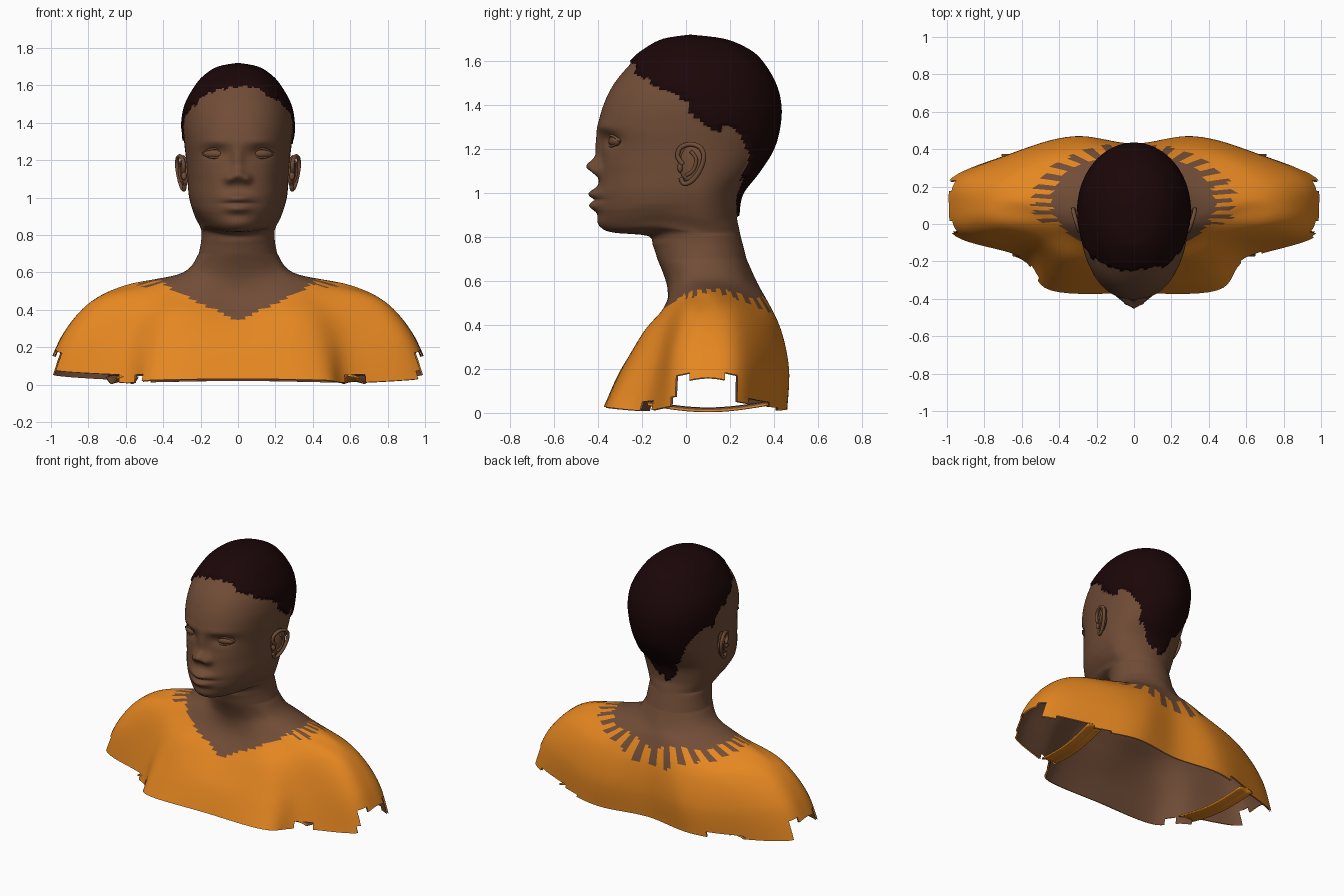
import bpy, bmesh, math, random
from mathutils import Vector

if "Cube" in bpy.data.objects:
    bpy.data.objects.remove(bpy.data.objects["Cube"])

random.seed(4)
N = 128  # columns around the body


def material(name, rgb):
    m = bpy.data.materials.new(name)
    m.diffuse_color = (*rgb, 1)
    m.use_nodes = True
    m.node_tree.nodes["Principled BSDF"].inputs["Base Color"].default_value = m.diffuse_color
    return m


SKIN = material("brown_skin", (0.165, 0.074, 0.038))
SHIRT = material("orange_cloth", (0.78, 0.24, 0.015))
HAIR = material("dark_hair", (0.011, 0.002, 0.0024))


def spline(a, b, c, d, t):
    """Catmull-Rom between b and c."""
    return (b * 2 + (c - a) * t + (a * 2 - b * 5 + c * 4 - d) * t * t
            + (b * 3 - a - c * 3 + d) * t ** 3) * 0.5


def along(pts, t):
    """Open spline, t counted in points."""
    i = min(int(t), len(pts) - 2)
    g = lambda k: pts[max(0, min(len(pts) - 1, k))]
    return spline(g(i - 1), g(i), g(i + 1), g(i + 2), t - i)


def lerp_table(tab, v):
    for (a, fa), (b, fb) in zip(tab, tab[1:]):
        if v <= b:
            return fa + (fb - fa) * max(0, (v - a) / (b - a))
    return tab[-1][1]


def loft(rows, closed=True):
    """Quad grid; each face keeps its column in a layer."""
    bm = bmesh.new()
    col = bm.faces.layers.int.new("col")
    vs = [[bm.verts.new(p) for p in r] for r in rows]
    n = len(rows[0])
    for a, b in zip(vs, vs[1:]):
        for i in range(n if closed else n - 1):
            j = (i + 1) % n
            f = bm.faces.new((a[i], a[j], b[j], b[i]))
            f[col] = i
    return bm, vs, col


def finish(bm, name, mats):
    me = bpy.data.meshes.new(name)
    bm.normal_update()
    bm.to_mesh(me)
    bm.free()
    for m in mats:
        me.materials.append(m)
    me.shade_smooth()
    ob = bpy.data.objects.new(name, me)
    bpy.context.collection.objects.link(ob)
    return ob


def tube(name, pts, r):
    cu = bpy.data.curves.new(name, 'CURVE')
    cu.dimensions, cu.bevel_depth, cu.bevel_resolution = '3D', r, 3
    cu.use_fill_caps = True
    dense = [along([Vector(p) for p in pts], k / 5) for k in range(5 * (len(pts) - 1) + 1)]
    sp = cu.splines.new('POLY')
    sp.points.add(len(dense) - 1)
    for q, p in zip(sp.points, dense):
        q.co = (*p, 1)
    cu.materials.append(SKIN)
    ob = bpy.data.objects.new(name, cu)
    bpy.context.collection.objects.link(ob)
    bpy.ops.object.select_all(action='DESELECT')
    ob.select_set(True)
    bpy.context.view_layer.objects.active = ob
    bpy.ops.object.convert(target='MESH')
    bpy.context.object.data.shade_smooth()


def blob(name, loc, scale, rot=(0, 0, 0)):
    bpy.ops.mesh.primitive_uv_sphere_add(segments=32, ring_count=16, location=loc, rotation=rot)
    ob = bpy.context.object
    ob.name, ob.scale = name, scale
    ob.data.materials.append(SKIN)
    ob.data.shade_smooth()


def ring_point(v, th):
    z, w, yf, yb, yc = v
    s, c = math.sin(th), math.cos(th)
    if c > 0 and z > .82:  # the face is fuller than an ellipse
        e = 1 - .11 * min(1, (z - .82) / .1)
        s, c = math.copysign(abs(s) ** e, s), c ** e
    return Vector((w * s, yc - (yc - yf if c > 0 else yb - yc) * c, z))


# Neck and head rings: height, half width, front, back, widest y
RINGS = [Vector(r) for r in (
    (.70, .210, -.130, .275, .08), (.76, .198, -.150, .260, .08), (.805, .195, -.175, .248, .07),
    (.820, .196, -.330, .245, .05), (.845, .205, -.385, .24, .05), (.90, .232, -.398, .232, .04),
    (1.0, .261, -.400, .250, .04), (1.1, .270, -.390, .325, .05), (1.2, .277, -.385, .388, .05),
    (1.3, .288, -.398, .417, .06), (1.4, .292, -.375, .422, .07), (1.5, .272, -.325, .396, .07),
    (1.6, .215, -.240, .333, .06), (1.65, .168, -.178, .270, .05), (1.69, .102, -.100, .170, .04),
    (1.708, .004, .016, .024, .02))]

# Face relief, mirrored: x, z, x spread, z spread, push along y
RELIEF = [
    (0, 1.20, .028, .075, -.026), (0, 1.120, .040, .034, -.056), (.048, 1.10, .024, .026, -.034),
    (0, .996, .074, .025, -.044), (0, .942, .068, .025, -.040), (0, .969, .085, .007, .012),
    (0, .87, .060, .030, -.008), (.125, 1.243, .060, .034, .030), (.11, 1.30, .080, .024, -.006),
    (.17, 1.13, .055, .050, -.004)]


def relief(p):
    # jawline rises towards the sides
    d = p.z - .82
    front = min(1, max(0, (.08 - p.y) / .2))
    p.z += .9 * p.x ** 2 * front * max(0, 1 - (d / .13 if d > 0 else -d / .10))
    if p.y > -.1:
        return p
    for x, z, sx, sz, d in RELIEF:
        for s in ((1, -1) if x else (1,)):
            p.y += d * math.exp(-((p.x - s * x) / sx) ** 2 - ((p.z - z) / sz) ** 2)
    return p


head = []
for k in range(len(RINGS) - 1):
    n = max(4, round((RINGS[k + 1][0] - RINGS[k][0]) / .008))
    for m in range(n):
        v = along(RINGS, k + m / n)
        head.append([relief(ring_point(v, 2 * math.pi * i / N)) for i in range(N)])
head.append([ring_point(RINGS[-1], 2 * math.pi * i / N) for i in range(N)])

# Torso profiles from neck base to hem, front centre round to back centre
PROFILES = [
    [(0, -.085, .57), (0, -.10, .46), (0, -.20, .33), (0, -.30, .19), (0, -.37, .03)],
    [(.13, -.07, .58), (.22, -.10, .48), (.32, -.19, .37), (.39, -.27, .21), (.445, -.355, .025)],
    [(.21, -.03, .60), (.35, -.04, .52), (.50, -.09, .41), (.58, -.13, .24), (.60, -.19, .01)],
    [(.27, .02, .60), (.46, .03, .54), (.72, .0, .455), (.88, -.05, .26), (.965, -.07, .03)],
    [(.30, .10, .597), (.60, .12, .532), (.79, .11, .44), (.93, .10, .28), (1.032, .10, .06)],
    [(.27, .18, .60), (.48, .21, .535), (.72, .23, .445), (.89, .25, .26), (.975, .25, .03)],
    [(.20, .255, .60), (.34, .31, .51), (.52, .36, .40), (.62, .385, .22), (.66, .375, .01)],
    [(.10, .30, .60), (.17, .36, .52), (.25, .43, .38), (.31, .468, .20), (.35, .46, .015)],
    [(0, .32, .60), (0, .36, .52), (0, .41, .38), (0, .43, .20), (0, .42, .02)]]
cols = [[ring_point(RINGS[0], math.pi * k / 8)] + [Vector(p) for p in pr]
        for k, pr in enumerate(PROFILES)]
cols += [[Vector((-p.x, p.y, p.z)) for p in c] for c in cols[7:0:-1]]
R = 40
torso = []
for r in range(R, 0, -1):
    ring = [along(c, 5 * r / R) for c in cols]
    torso.append([])
    for i in range(N):
        k, t = divmod(16 * i / N, 1)
        torso[-1].append(spline(*[ring[(int(k) + d) % 16] for d in (-1, 0, 1, 2)], t))

bm, vs, col = loft(torso + head)
bm.faces.new(vs[-1])[col] = 0

# Colours by position: ragged hairline and neckline; ragged sleeve edges cut
HAIRLINE = [(.88, .25), (.93, .225), (1.0, .232), (1.1, .272), (1.2, .285), (1.28, .24),
            (1.30, .12), (1.39, .02), (1.46, -.12), (1.53, -.195), (1.6, -.262), (1.64, -.5)]
rag = [random.uniform(-.03, .03) for _ in range(N)]
hem = [random.uniform(0, .07) for _ in range(N)]
gone = []
for f in bm.faces:
    c = f.calc_center_median()
    x = abs(c.x)
    if c.z > .70:
        hair = c.z > .88 and c.y > lerp_table(HAIRLINE, c.z + rag[f[col] // 2])
        f.material_index = 1 if hair else 0
        continue
    tooth = .90 if f[col] // 2 % 2 else 1.1
    oval = ((x / .49) ** 2 + ((c.y - .12) / .285) ** 2 < tooth ** 2
            and c.y > 0 and c.z > .43 - .05 * (tooth > 1))
    vee = c.y < .06 and c.z > .335 + .50 * x and x < .42 * tooth
    f.material_index = 0 if (c.z > .56 and x < .42) or vee or oval else 2
    armhole = x > .85 and -.05 < c.y < .235 and c.z < .165
    if armhole or (x > .46 and c.z < hem[f[col] // 3]):
        gone.append(f)
bmesh.ops.delete(bm, geom=gone, context='FACES')
bm.normal_update()

# Skin-coloured inside of the shirt
inner = bm.copy()
bmesh.ops.delete(inner, geom=[f for f in inner.faces if f.calc_center_median().z > .60],
                 context='FACES')
inner.normal_update()
for v, d in [(v, v.normal * -.010) for v in inner.verts]:
    v.co += d
for f in inner.faces:
    f.material_index = 0
bmesh.ops.reverse_faces(inner, faces=inner.faces[:])
finish(inner, "shirt_lining", [SKIN])

# Hair stands slightly proud of the skin
lift = [(v, v.normal * .012) for v in bm.verts
        if all(f.material_index == 1 for f in v.link_faces)]
for v, d in lift:
    v.co += d
finish(bm, "head_and_shirt", [SKIN, HAIR, SHIRT])

for s, side in ((1, "right"), (-1, "left")):
    # Armpit bridge between sleeve opening and torso opening
    strip = [[(s * (.59 + .06 * v + .055 * u), -.175 + .55 * v,
               .045 - .03 * math.sin(math.pi * v) - .012 * u * u)
              for u in (1, .5, 0, -.5, -1)] for v in [a / 16 for a in range(17)]]
    bm, vs, col = loft(strip, False)
    bm.normal_update()
    for f in bm.faces:
        f.material_index = 1
    if sum(f.normal.z for f in bm.faces) > 0:
        bmesh.ops.reverse_faces(bm, faces=bm.faces[:])
    so = finish(bm, side + "_armpit", [SKIN, SHIRT]).modifiers.new("lining", 'SOLIDIFY')
    so.thickness, so.offset, so.material_offset = .01, -1, -1

    # Ear: shell, rim, inner fold and front flap
    ear = lambda y, z: (s * (.277 + .3 * (y + .05) + .08 * (z - 1.03)), y + .006, z)
    blob(side + "_ear_shell", (s * .288, .025, 1.14), (.018, .055, .088), (-.2, 0, -.3 * s))
    tube(side + "_ear_rim", [ear(*p) for p in (
        (-.02, 1.13), (-.043, 1.165), (-.032, 1.205), (.015, 1.222), (.06, 1.205), (.075, 1.16),
        (.055, 1.10), (.02, 1.055), (-.015, 1.043), (-.03, 1.07))], .011)
    tube(side + "_ear_fold", [ear(*p) for p in (
        (.015, 1.19), (.04, 1.155), (.028, 1.105), (-.005, 1.08))], .008)
    blob(side + "_ear_flap", ear(-.033, 1.115), (.014, .012, .022))

    # Eye with upper and lower lids
    blob(side + "_eye", (s * .125, -.320, 1.235), (.062, .028, .026), (0, 0, s * .3))
    for lid, h in (("upper", .026), ("lower", -.022)):
        tube(f"{side}_{lid}_eyelid", [
            (s * (.125 + .064 * u), -.340 + .024 * u + .016 * u * u, 1.235 + h * (1 - u * u))
            for u in (-1, -.6, -.2, .2, .6, 1)], .006)
